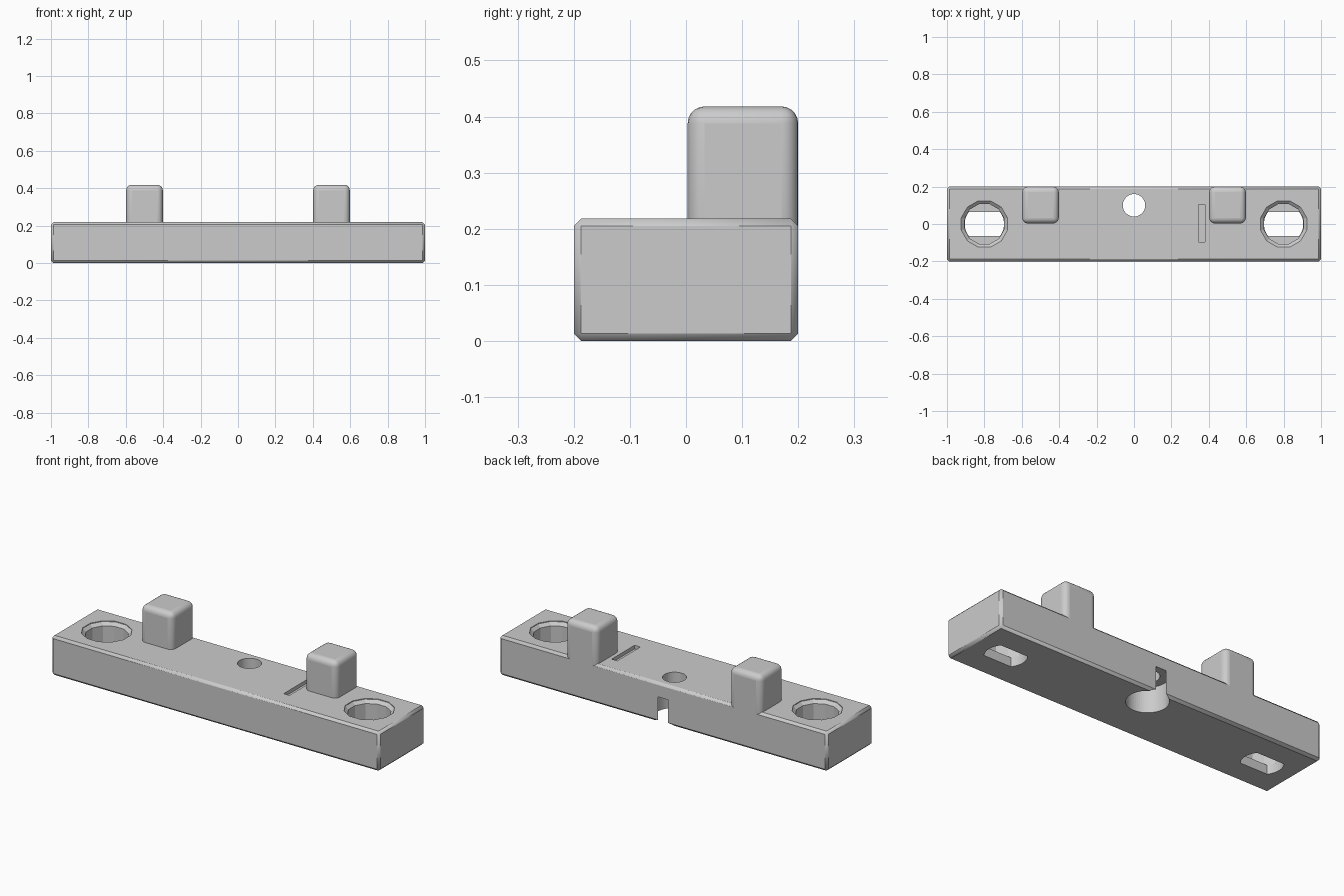
import bpy, bmesh, math
from mathutils import Matrix

if "Cube" in bpy.data.objects:
    bpy.data.objects.remove(bpy.data.objects["Cube"], do_unlink=True)

grey = bpy.data.materials.new("plain grey")
grey.use_nodes = True
colour = (0.6, 0.6, 0.6, 1)
grey.diffuse_color = colour
grey.node_tree.nodes["Principled BSDF"].inputs["Base Color"].default_value = colour


def finish(name, bm):
    bmesh.ops.recalc_face_normals(bm, faces=bm.faces)
    mesh = bpy.data.meshes.new(name)
    bm.to_mesh(mesh)
    bm.free()
    mesh.materials.append(grey)
    obj = bpy.data.objects.new(name, mesh)
    bpy.context.collection.objects.link(obj)
    return obj


def box(name, lo, hi):
    bm = bmesh.new()
    size = [b - a for a, b in zip(lo, hi)]
    mid = [(a + b) / 2 for a, b in zip(lo, hi)]
    bmesh.ops.create_cube(bm, size=1, matrix=Matrix.Translation(mid) @ Matrix.Diagonal((*size, 1)))
    return finish(name, bm)


def lathe(name, x, y, rings, sides):
    """Closed stack of (radius, z) polygon rings."""
    bm = bmesh.new()
    turn = math.pi / sides
    loops = [[bm.verts.new((x + r * math.cos(turn + 2 * turn * i),
                            y + r * math.sin(turn + 2 * turn * i), z))
              for i in range(sides)] for r, z in rings]
    for a, b in zip(loops, loops[1:]):
        for i in range(sides):
            j = (i + 1) % sides
            bm.faces.new((a[i], a[j], b[j], b[i]))
    bm.faces.new(loops[0])
    bm.faces.new(loops[-1])
    return finish(name, bm)


def boolean(target, cutter, operation="DIFFERENCE"):
    mod = target.modifiers.new(cutter.name, "BOOLEAN")
    mod.object, mod.operation, mod.solver = cutter, operation, "EXACT"
    cutter.hide_render = True
    cutter.hide_set(True)
    cutter.display_type = "WIRE"


def bevel(obj, width, segments):
    mod = obj.modifiers.new("edge bevel", "BEVEL")
    mod.width, mod.segments = width, segments


def smooth(obj, angle):
    bpy.ops.object.select_all(action="DESELECT")
    obj.select_set(True)
    bpy.context.view_layer.objects.active = obj
    bpy.ops.object.shade_smooth_by_angle(angle=math.radians(angle))


TOP = 0.218

# Chamfered bar
bar = box("base_bar", (-1, -0.2, 0), (1, 0.2, TOP))
bevel(bar, 0.013, 1)

# Centre hole, with a wide bore below that breaks through the back wall
boolean(bar, lathe("centre_hole_cutter", 0, 0.1, [(0.06, 0.05), (0.06, 0.3)], 48))
boolean(bar, lathe("centre_bore_cutter", 0, 0.1, [(0.105, -0.05), (0.105, 0.14)], 64))

# Shallow marker groove
boolean(bar, box("groove_cutter", (0.345, -0.095, TOP - 0.02), (0.38, 0.105, 0.3)))

for side, label in ((1, "left"), (-1, "right")):
    # Chamfered end pocket with a slotted floor
    boolean(bar, lathe(label + "_pocket_cutter", side * 0.8, 0,
                       [(0.11, 0.05), (0.11, TOP - 0.02), (0.128, TOP - 0.004), (0.128, 0.3)], 12))
    slot = lathe(label + "_slot_cutter", side * 0.8, 0, [(0.105, -0.05), (0.105, 0.06)], 48)
    boolean(slot, box(label + "_slot_limit", (side * 0.8 - 0.2, -0.063, -0.1),
                      (side * 0.8 + 0.2, 0.063, 0.1)), "INTERSECT")
    boolean(bar, slot)

    # Rounded peg, flush with the back
    peg = box(label + "_peg", (side * 0.5 - 0.098, 0.003, 0.15), (side * 0.5 + 0.098, 0.2, 0.418))
    bevel(peg, 0.03, 5)
    smooth(peg, 40)

smooth(bar, 20)
